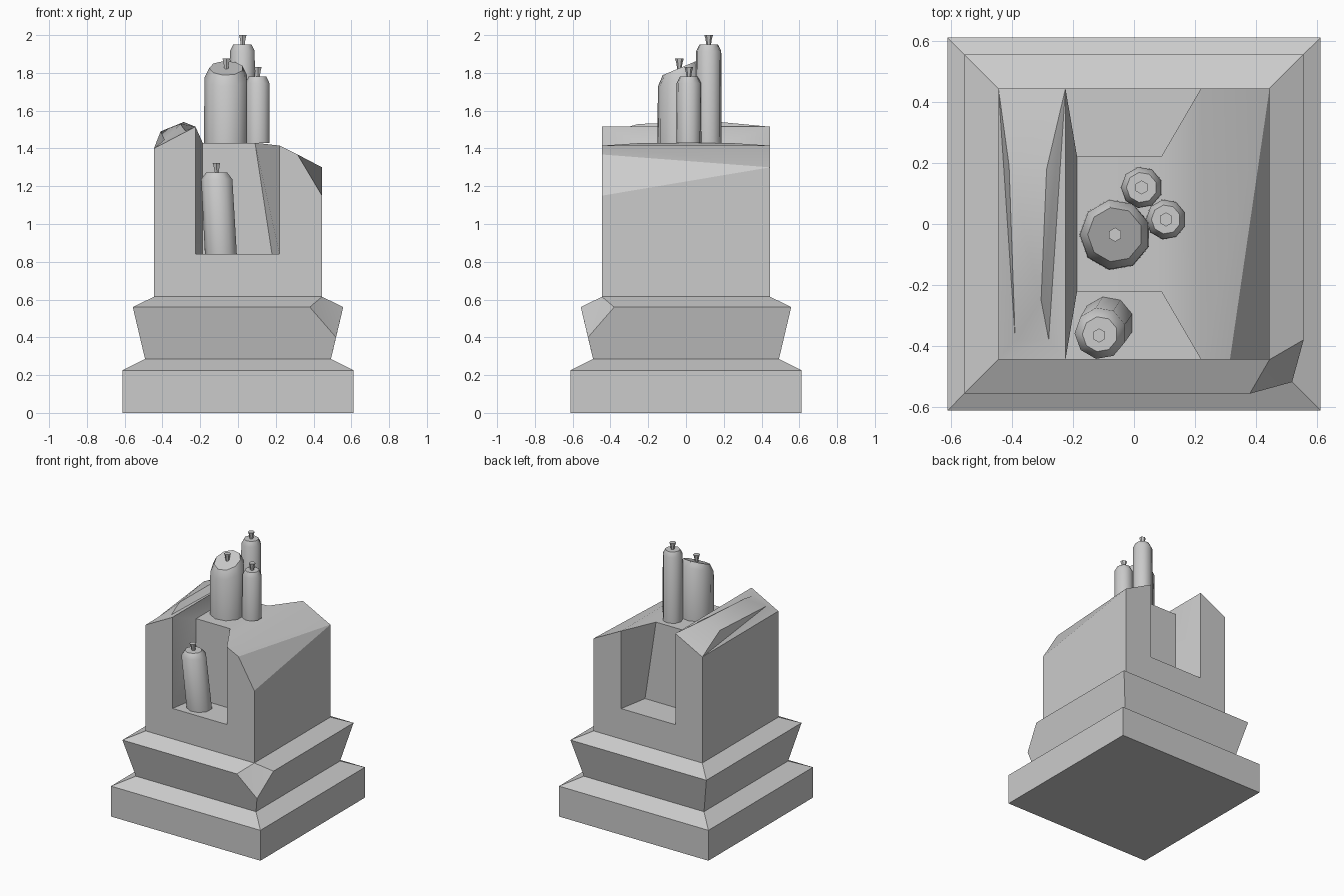
import bpy, bmesh
from math import sin, cos, tau, radians

if "Cube" in bpy.data.objects:
    bpy.data.objects.remove(bpy.data.objects["Cube"])


def finish(name, bm, angle=30):
    bmesh.ops.recalc_face_normals(bm, faces=bm.faces[:])
    me = bpy.data.meshes.new(name)
    bm.to_mesh(me)
    bm.free()
    ob = bpy.data.objects.new(name, me)
    bpy.context.collection.objects.link(ob)
    bpy.ops.object.select_all(action='DESELECT')
    ob.select_set(True)
    bpy.context.view_layer.objects.active = ob
    bpy.ops.object.shade_smooth_by_angle(angle=radians(angle))
    return ob


# Stone pillar: stepped plinth and broken, notched block in one skin
bm = bmesh.new()
P = {}


def point(key, x, y, z):
    P[key] = bm.verts.new((x, y, z))


def face(*keys):
    bm.faces.new([P[k] for k in keys])


# Plinth rings: half width and height
rings = [(.612, 0), (.612, .225), (.492, .285), (.557, .56), (.445, .615)]
corners = [(-1, -1), (1, -1), (1, 1), (-1, 1)]
for r, (w, z) in enumerate(rings):
    for c, (sx, sy) in enumerate(corners):
        if (r, c) != (3, 1):
            point((r, c), sx * w, sy * w, z)

# Chipped front right corner of the collar
point('chip_front', .38, -.557, .56)
point('chip_right', .557, -.38, .56)
point('chip_low', .519, -.519, .40)
face((4, 1), 'chip_front', 'chip_low')
face((4, 1), 'chip_low', 'chip_right')

face(*[(0, c) for c in range(4)])
for r in range(4):
    for c in range(4):
        d = (c + 1) % 4
        keys = []
        for k in [(r, c), (r, d), (r + 1, d), (r + 1, c)]:
            if k == (3, 1):
                chip = ['chip_front'] if c == 0 else ['chip_right']
                if r == 2:
                    chip = ['chip_low'] + chip if c == 0 else chip + ['chip_low']
                keys += chip
            else:
                keys.append(k)
        face(*keys)

# Block: matching points at front (f) and back (b)
for e, s in (('f', -1), ('b', 1)):
    for key, x, y, z in [
            ('wall', -.445, .445, 1.40), ('wing', -.225, .445, 1.515),
            ('foot_l', -.225, .445, .84), ('foot_r', .22, .445, .84),
            ('lip', .22, .445, 1.415),
            ('in_l', -.187, .222, .84), ('top_l', -.187, .222, 1.43),
            ('top_r', .09, .222, 1.43), ('in_r', .18, .222, .84)]:
        point(key + e, x, s * y, z)
point('side_f', .445, -.445, 1.15)
point('break_f', .315, -.445, 1.368)
point('side_b', .445, .445, 1.30)

face((4, 0), (4, 1), 'side_f', 'break_f', 'lipf', 'foot_rf', 'foot_lf', 'wingf', 'wallf')
face((4, 3), (4, 2), 'side_b', 'lipb', 'foot_rb', 'foot_lb', 'wingb', 'wallb')
# Notches
for e in 'fb':
    for quad in ('foot_l foot_r in_r in_l', 'foot_l in_l top_l wing',
                 'in_l in_r top_r top_l', 'foot_r lip top_r in_r'):
        face(*[k + e for k in quad.split()])
# Long faces between the two ends
for a, b in (('wing', 'top_l'), ('top_l', 'top_r'), ('top_r', 'lip')):
    face(a + 'f', b + 'f', b + 'b', a + 'b')
face((4, 0), 'wallf', 'wallb', (4, 3))
face((4, 1), 'side_f', 'side_b', (4, 2))
face('lipf', 'break_f', 'side_b')
face('lipf', 'side_b', 'lipb')
face('break_f', 'side_f', 'side_b')

# Rough top of the left wing
point('A', -.41, .19, 1.49)
point('B', -.287, .18, 1.54)
point('C', -.305, -.25, 1.53)
point('D', -.28, -.38, 1.494)
point('E', -.39, -.38, 1.446)
for poly in (('wallf', 'wingf', 'D'), ('wallf', 'D', 'E'), ('wingf', 'wingb', 'D'),
             ('wingb', 'C', 'D'), ('wingb', 'B', 'C'), ('wingb', 'wallb', 'A'),
             ('wingb', 'A', 'B'), ('wallb', 'wallf', 'E'), ('wallb', 'E', 'A'),
             ('A', 'E', 'C'), ('A', 'C', 'B'), ('E', 'D', 'C')):
    face(*poly)
finish('stone_pillar', bm)


def lathe(name, sides, profile, base, lean=(0, 0)):
    """Stack of rings (radius, height, slope in y), sheared sideways by lean."""
    bm = bmesh.new()
    prev = None
    for r, h, slope in profile:
        ring = []
        for i in range(sides):
            a = tau * (i + .5) / sides
            x, y = r * cos(a), r * sin(a)
            ring.append(bm.verts.new((base[0] + x + lean[0] * h,
                                      base[1] + y + lean[1] * h,
                                      base[2] + h + slope * y)))
        if prev:
            for i in range(sides):
                j = (i + 1) % sides
                bm.faces.new((prev[i], prev[j], ring[j], ring[i]))
        else:
            bm.faces.new(ring[::-1])
        prev = ring
    bm.faces.new(prev)
    finish(name, bm, 42)


def candle(name, base, r, rim, height, slope=0, lean=(0, 0), drop=.035):
    lathe(name, 9, [(r, 0, 0), (r * .98, height - drop, slope), (rim, height, slope)],
          base, lean)
    top = (base[0] + lean[0] * height, base[1] + lean[1] * height, base[2] + height)
    lathe(name + '_wick', 6, [(.011, -.008, 0), (.017, .03, 0), (.023, .05, 0)], top, lean)


# Candles
candle('tall_candle', (.025, .12, 1.43), .069, .05, .52)
candle('small_candle', (.105, .015, 1.43), .067, .048, .35)
candle('thick_candle', (-.062, -.035, 1.43), .118, .09, .395, slope=.42, drop=.05)
candle('leaning_candle', (-.088, -.325, .84), .087, .058, .432, lean=(-.055, -.085))
